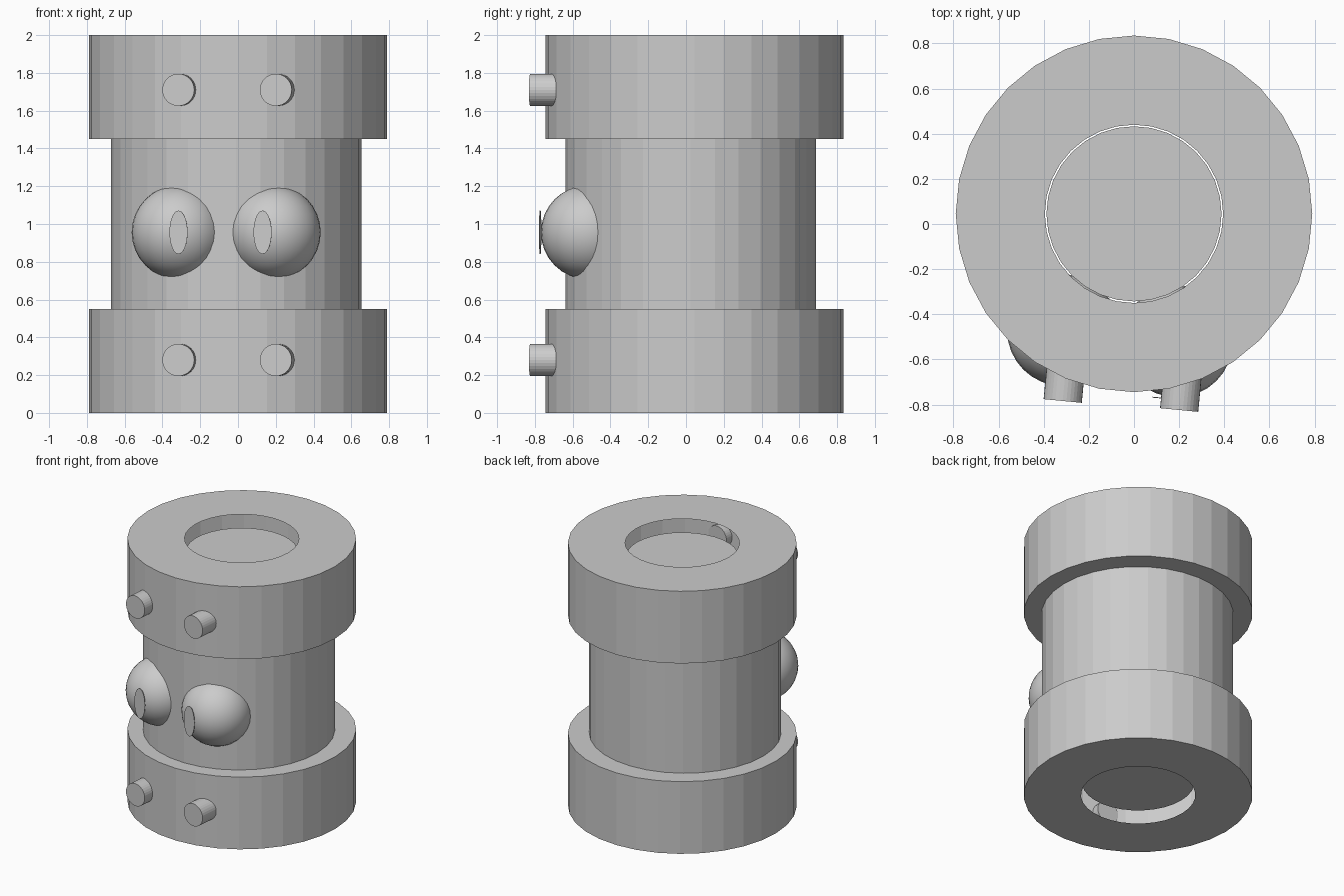
import bpy, bmesh, math
from mathutils import Matrix

if "Cube" in bpy.data.objects:
    bpy.data.objects.remove(bpy.data.objects["Cube"])

SIDES = 32
TILT = math.radians(-5.5)


def lathe(name, profile, x, y):
    """Revolve (radius, z) points around a vertical axis; open profiles stay open."""
    bm = bmesh.new()
    rows = []
    for r, z in profile:
        rows.append([bm.verts.new((x + r * math.sin(2 * math.pi * i / SIDES),
                                   y + r * math.cos(2 * math.pi * i / SIDES), z))
                     for i in range(SIDES)])
    for a, b in zip(rows, rows[1:]):
        for i in range(SIDES):
            j = (i + 1) % SIDES
            bm.faces.new((a[i], b[i], b[j], a[j]))
    bmesh.ops.recalc_face_normals(bm, faces=bm.faces)
    mesh = bpy.data.meshes.new(name)
    bm.to_mesh(mesh)
    bm.free()
    obj = bpy.data.objects.new(name, mesh)
    bpy.context.collection.objects.link(obj)
    return obj


def front_disc(name, centre, rx, rz, depth):
    """Short cylinder facing the front, turned slightly to the left."""
    bpy.ops.mesh.primitive_cylinder_add(vertices=SIDES, radius=1, depth=1)
    obj = bpy.context.object
    obj.name = name
    obj.data.transform(Matrix.Translation(centre)
                       @ Matrix.Rotation(TILT, 4, 'Z')
                       @ Matrix.Diagonal((rx, depth, rz, 1))
                       @ Matrix.Rotation(math.pi / 2, 4, 'X'))
    return obj


# Hollow end rings with a round opening in the outer faces
for name, low, high in (("bottom_ring", 0.0, 0.55), ("top_ring", 1.45, 2.0)):
    lathe(name, [(0.395, low), (0.79, low), (0.79, high), (0.395, high)], 0, 0.045)

# Middle barrel wall
lathe("barrel", [(0.663, 0.5), (0.663, 1.5)], -0.01, 0.025)

# Inner core, its ends seen through the ring openings
bpy.ops.mesh.primitive_cylinder_add(vertices=SIDES, radius=0.388, depth=1.8,
                                    location=(0, 0.045, 1.0))
bpy.context.object.name = "core"

# Pegs on both rings
for side, x, y in (("left", -0.309, -0.712), ("right", 0.207, -0.752)):
    for level, z in (("lower", 0.28), ("upper", 1.71)):
        front_disc(f"{level}_peg_{side}", (x, y, z), 0.085, 0.085, 0.145)

# Eyes and pupils
for side, x, y, px, py in (("left", -0.315, -0.47, -0.315, -0.732),
                           ("right", 0.19, -0.52, 0.13, -0.772)):
    bpy.ops.mesh.primitive_uv_sphere_add(segments=32, ring_count=16, radius=0.248,
                                         location=(x, y, 0.956))
    bpy.context.object.name = f"eye_{side}"
    bpy.ops.object.shade_smooth()
    front_disc(f"pupil_{side}", (px, py, 0.956), 0.048, 0.115, 0.004)
